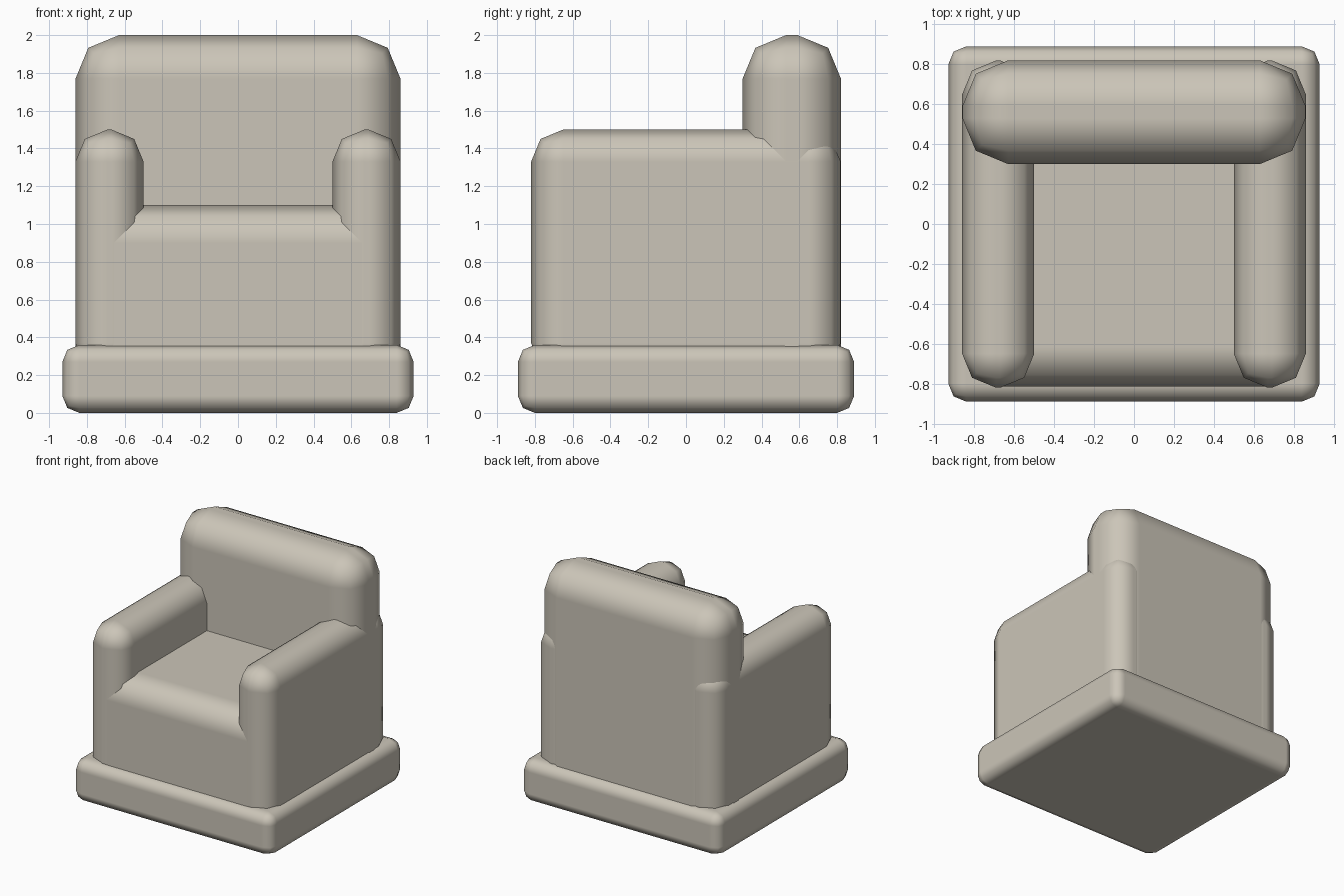
import bpy
import bmesh
import math

cube = bpy.data.objects.get("Cube")
if cube:
    bpy.data.objects.remove(cube, do_unlink=True)

# One fabric colour for the whole armchair
fabric = bpy.data.materials.new("warm_beige_fabric")
fabric.use_nodes = True
colour = (0.60, 0.56, 0.48, 1)
fabric.diffuse_color = colour
fabric.node_tree.nodes["Principled BSDF"].inputs["Base Color"].default_value = colour


def padded_box(name, low, high, radius):
    """Box between two corners, rounded with a two-step bevel."""
    bm = bmesh.new()
    bmesh.ops.create_cube(bm, size=1)
    for v in bm.verts:
        v.co = [b if c > 0 else a for c, a, b in zip(v.co, low, high)]
    mesh = bpy.data.meshes.new(name)
    bm.to_mesh(mesh)
    bm.free()
    mesh.materials.append(fabric)
    obj = bpy.data.objects.new(name, mesh)
    bpy.context.collection.objects.link(obj)

    bpy.ops.object.select_all(action="DESELECT")
    obj.select_set(True)
    bpy.context.view_layer.objects.active = obj
    bevel = obj.modifiers.new("rounding", "BEVEL")
    bevel.width = radius
    bevel.segments = 2
    bevel.harden_normals = True
    bpy.ops.object.shade_smooth()
    bpy.ops.object.modifier_apply(modifier=bevel.name)
    return obj


# Plinth
padded_box("base", (-0.93, -0.89, 0), (0.93, 0.89, 0.36), 0.09)

# Seat block, its back end buried in the backrest
padded_box("seat", (-0.855, -0.815, 0.1), (0.855, 0.7, 1.1), 0.2)

# Backrest
padded_box("backrest", (-0.86, 0.3, 0.1), (0.86, 0.82, 2.0), 0.23)

# Armrests
for side, x0, x1 in (("left", 0.5, 0.861), ("right", -0.861, -0.5)):
    padded_box(side + "_armrest", (x0, -0.82, 0.2), (x1, 0.819, 1.5), 0.17)
